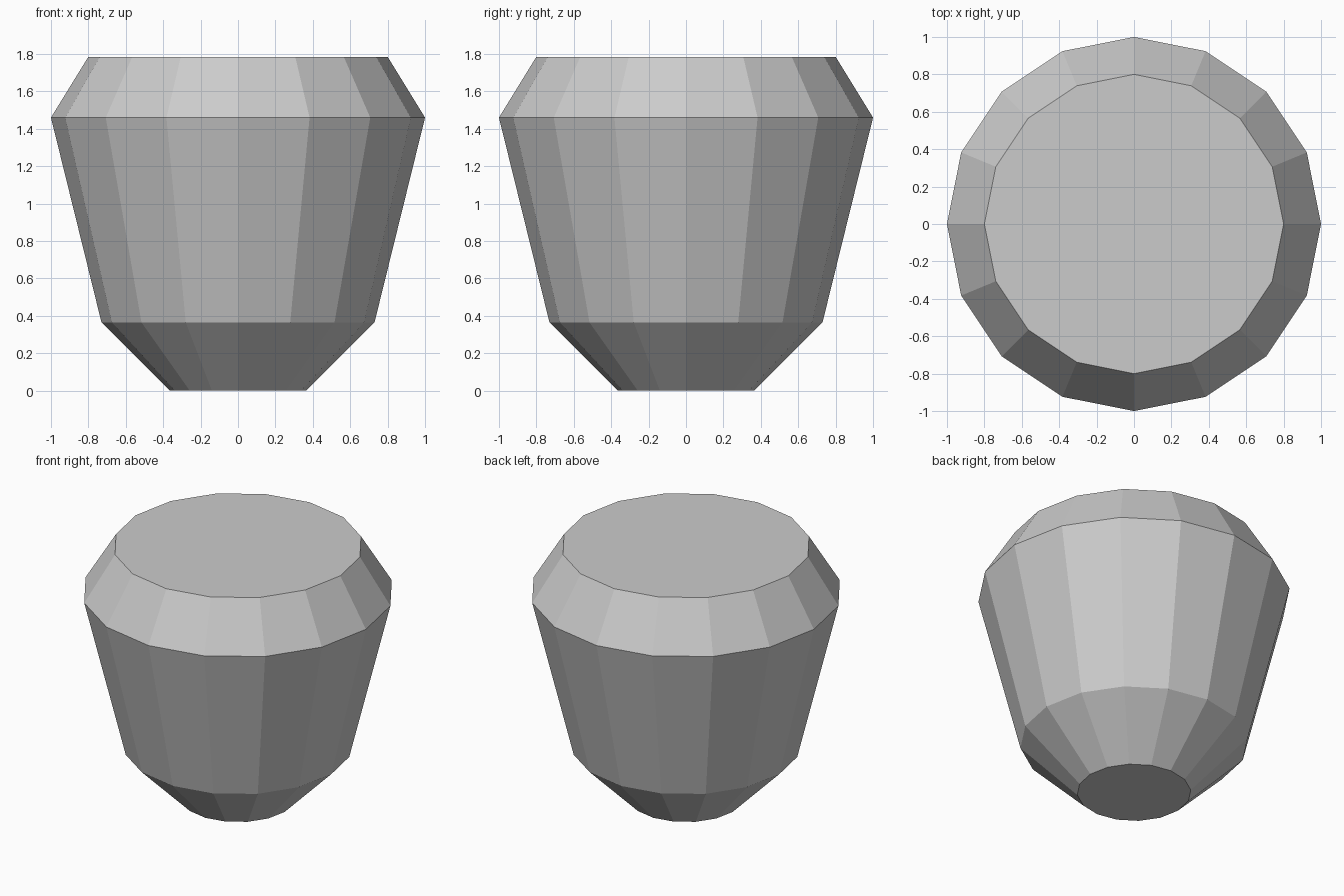
import bpy
import bmesh
from math import cos, sin, tau

cube = bpy.data.objects.get("Cube")
if cube:
    bpy.data.objects.remove(cube, do_unlink=True)

SIDES = 16
# Radius and height of each ring, from the base to the rim
PROFILE = [(0.365, 0.0), (0.73, 0.365), (1.0, 1.46), (0.8, 1.785)]

# Plain grey
grey = bpy.data.materials.new("light_grey")
grey.use_nodes = True
colour = (0.6, 0.6, 0.6, 1)
grey.diffuse_color = colour
grey.node_tree.nodes["Principled BSDF"].inputs["Base Color"].default_value = colour

# Faceted body: stacked rings, bridged and capped
bm = bmesh.new()
rings = [[bm.verts.new((r * cos(tau * i / SIDES), r * sin(tau * i / SIDES), z))
          for i in range(SIDES)] for r, z in PROFILE]
for low, high in zip(rings, rings[1:]):
    for i in range(SIDES):
        j = (i + 1) % SIDES
        bm.faces.new((low[i], low[j], high[j], high[i]))
bm.faces.new(rings[0][::-1])
bm.faces.new(rings[-1])

mesh = bpy.data.meshes.new("faceted_body")
bm.to_mesh(mesh)
bm.free()
mesh.materials.append(grey)
body = bpy.data.objects.new("faceted_body", mesh)
bpy.context.collection.objects.link(body)
